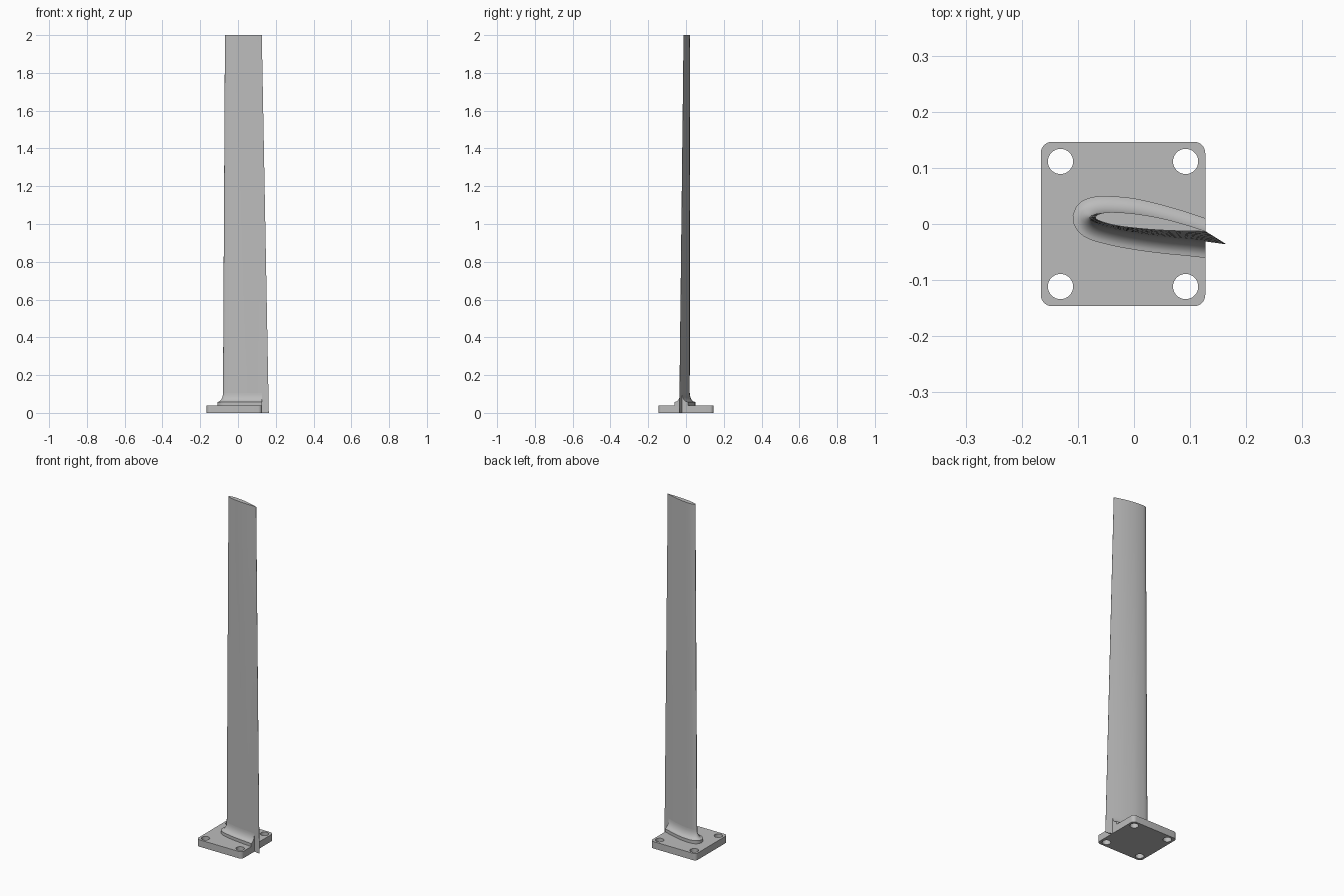
import bpy, bmesh, math
from mathutils import Vector

cube = bpy.data.objects.get("Cube")
if cube:
    bpy.data.objects.remove(cube, do_unlink=True)

grey = bpy.data.materials.new("plain grey")
grey.use_nodes = True
grey.diffuse_color = (0.5, 0.5, 0.5, 1)
grey.node_tree.nodes["Principled BSDF"].inputs["Base Color"].default_value = (0.5, 0.5, 0.5, 1)

HEIGHT = 2.0
PLATE_TOP = 0.04
PLATE_MIN, PLATE_MAX, PLATE_HALF = -0.166, 0.127, 0.1465


def finish(name, bm):
    bmesh.ops.recalc_face_normals(bm, faces=bm.faces)
    mesh = bpy.data.meshes.new(name)
    bm.to_mesh(mesh)
    bm.free()
    mesh.materials.append(grey)
    obj = bpy.data.objects.new(name, mesh)
    bpy.context.collection.objects.link(obj)
    bpy.ops.object.select_all(action='DESELECT')
    obj.select_set(True)
    bpy.context.view_layer.objects.active = obj
    bpy.ops.object.shade_smooth_by_angle(angle=math.radians(35))
    return obj


def smooth_path(points, steps=5):
    """Catmull-Rom curve through an open list of points."""
    p = [Vector(q) for q in points]
    p = [2 * p[0] - p[1]] + p + [2 * p[-1] - p[-2]]
    out = []
    for a, b, c, d in zip(p, p[1:], p[2:], p[3:]):
        for i in range(steps):
            t = i / steps
            out.append(0.5 * (2 * b + (c - a) * t + (2 * a - 5 * b + 4 * c - d) * t ** 2
                              + (3 * b - a - 3 * c + d) * t ** 3))
    return out + [p[-2]]


def loft(rings):
    """Skin closed rings of 3D points and cap both ends."""
    bm = bmesh.new()
    rows = [[bm.verts.new(co) for co in ring] for ring in rings]
    n = len(rows[0])
    for lo, hi in zip(rows, rows[1:]):
        for i in range(n):
            j = (i + 1) % n
            bm.faces.new((lo[i], lo[j], hi[j], hi[i]))
    bm.faces.new(rows[0][::-1])
    bm.faces.new(rows[-1])
    return bm


# Aerofoil sections: trailing edge, over the top, round the nose, back underneath
root = smooth_path([(0.163, -0.035), (0.11, -0.016), (0.06, 0), (0, 0.015), (-0.045, 0.0195),
                    (-0.069, 0.0185), (-0.08, 0.012), (-0.07, 0.001), (-0.035, -0.009),
                    (0.01, -0.0175), (0.06, -0.024), (0.11, -0.029), (0.163, -0.036)])
tip = smooth_path([(0.126, -0.012), (0.085, 0.001), (0.045, 0.011), (0, 0.0185), (-0.04, 0.021),
                   (-0.06, 0.0185), (-0.069, 0.012), (-0.06, 0.005), (-0.03, -0.003),
                   (0.01, -0.008), (0.05, -0.011), (0.09, -0.0125), (0.126, -0.013)])


def section(z):
    return [a.lerp(b, z / HEIGHT) for a, b in zip(root, tip)]


def offset(path, dist):
    out = []
    for i, p in enumerate(path):
        t = (path[min(i + 1, len(path) - 1)] - path[max(i - 1, 0)]).normalized()
        out.append(p + Vector((t.y, -t.x)) * dist)
    return out


# Blade, tapering from root to tip
levels = [HEIGHT * i / 8 for i in range(9)]
finish("blade", loft([[(p.x, p.y, z) for p in section(z)] for z in levels]))

# Root fillet: short upright wall, then a concave sweep into the blade
WALL_TOP, FILLET_TOP, SPREAD = 0.058, 0.105, 0.03
steps = [(SPREAD, PLATE_TOP - 0.01)]
for i in range(9):
    a = math.pi / 2 * i / 8
    steps.append((SPREAD * (1 - math.sin(a)), FILLET_TOP - (FILLET_TOP - WALL_TOP) * math.cos(a)))
bm = loft([[(p.x, p.y, z) for p in offset(section(FILLET_TOP), d)] for d, z in steps])

# Trim the fillet flush with the plate edge
cut = bmesh.ops.bisect_plane(bm, geom=bm.verts[:] + bm.edges[:] + bm.faces[:],
                             plane_co=(PLATE_MAX, 0, 0), plane_no=(1, 0, 0), clear_outer=True)
rim = [e for e in cut["geom_cut"] if isinstance(e, bmesh.types.BMEdge)]
bmesh.ops.holes_fill(bm, edges=rim, sides=0)
finish("root_fillet", bm)


# Mounting plate with rounded corners and four bolt holes
def arc(cx, cy, r, start, sweep, n):
    return [(cx + r * math.cos(start + sweep * i / n), cy + r * math.sin(start + sweep * i / n))
            for i in range(n + 1)]


CORNER, HOLE, INSET = 0.02, 0.0225, 0.035
mid = (PLATE_MIN + PLATE_MAX) / 2
outline, loops = [], []
for k, (sx, sy) in enumerate([(1, 1), (-1, 1), (-1, -1), (1, -1)]):
    r = PLATE_HALF - CORNER
    outline += arc(mid + sx * r, sy * r, CORNER, k * math.pi / 2, math.pi / 2, 8)
    h = PLATE_HALF - INSET
    loops.append(arc(mid + sx * h, sy * h, HOLE, 0, 2 * math.pi, 32)[:-1])
loops.append(outline)

bm = bmesh.new()
for loop in loops:
    verts = [bm.verts.new((x, y, 0)) for x, y in loop]
    for a, b in zip(verts, verts[1:] + verts[:1]):
        bm.edges.new((a, b))
bmesh.ops.triangle_fill(bm, edges=bm.edges[:], use_beauty=True, use_dissolve=False)
top = bmesh.ops.extrude_face_region(bm, geom=bm.faces[:], use_keep_orig=True)
bmesh.ops.translate(bm, vec=(0, 0, PLATE_TOP),
                    verts=[v for v in top["geom"] if isinstance(v, bmesh.types.BMVert)])
finish("mounting_plate", bm)
